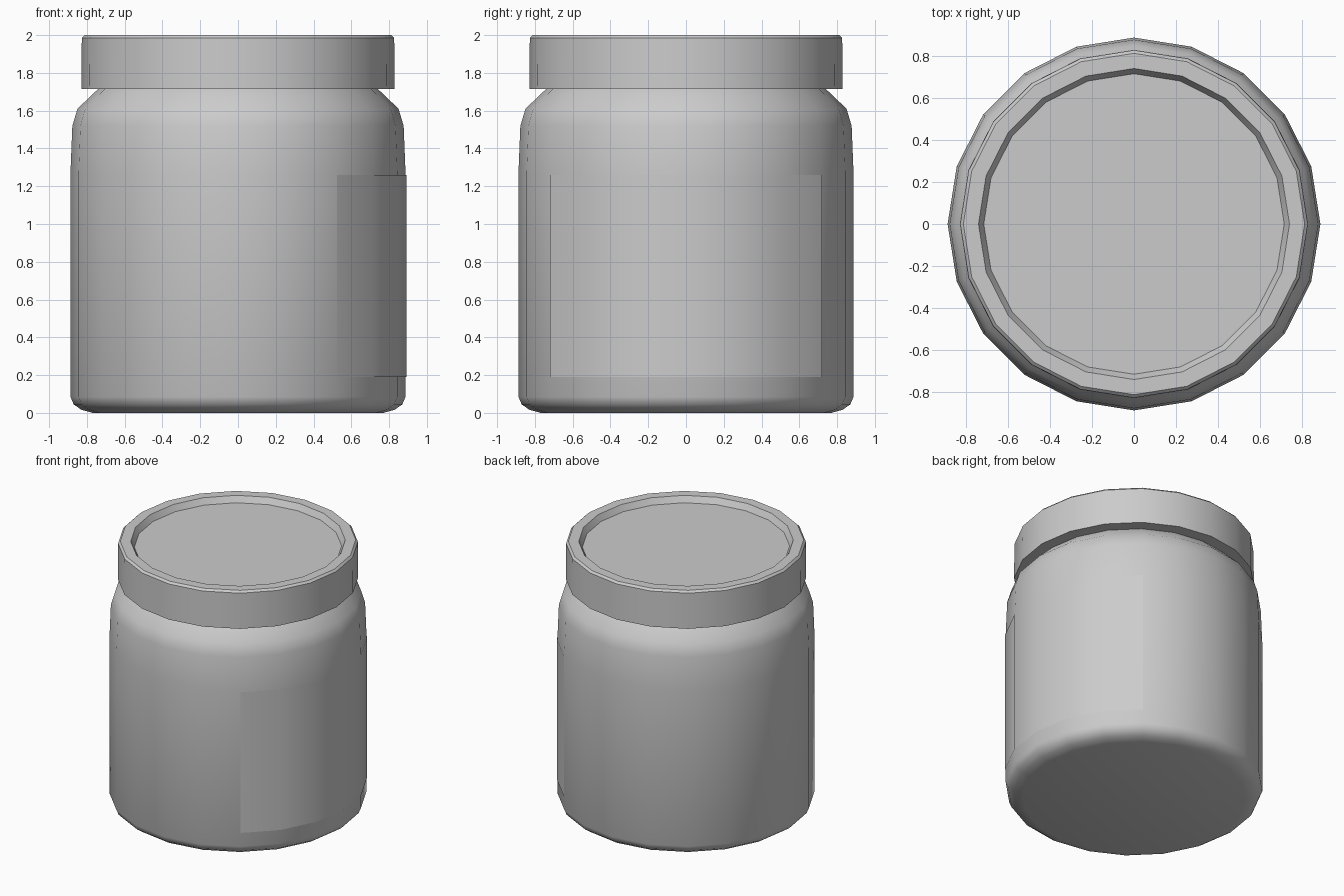
import bpy, bmesh, math

if "Cube" in bpy.data.objects:
    bpy.data.objects.remove(bpy.data.objects["Cube"])

SIDES = 20
STEP = 2 * math.pi / SIDES


def lathe(name, profile, first=0, count=SIDES, cap_start=False, cap_end=False, angle=40):
    """Revolve (radius, z) points around z, over all or part of the turn."""
    bm = bmesh.new()
    full = count == SIDES
    columns = count if full else count + 1
    rings = []
    for r, z in profile:
        rings.append([bm.verts.new((r * math.cos((first + i) * STEP),
                                    r * math.sin((first + i) * STEP), z))
                      for i in range(columns)])
    for low, high in zip(rings, rings[1:]):
        for i in range(count):
            j = (i + 1) % columns
            bm.faces.new((low[i], low[j], high[j], high[i]))
    if cap_start:
        bm.faces.new(rings[0][::-1])
    if cap_end:
        bm.faces.new(rings[-1])
    mesh = bpy.data.meshes.new(name)
    bm.to_mesh(mesh)
    bm.free()
    obj = bpy.data.objects.new(name, mesh)
    bpy.context.collection.objects.link(obj)
    bpy.ops.object.select_all(action='DESELECT')
    obj.select_set(True)
    bpy.context.view_layer.objects.active = obj
    bpy.ops.object.shade_smooth_by_angle(angle=math.radians(angle))
    return obj


# Jar body with rounded foot and sloping shoulder
lathe("jar_body", [(0.77, 0.0), (0.83, 0.017), (0.87, 0.045), (0.887, 0.085),
                   (0.887, 1.27), (0.877, 1.52), (0.85, 1.61), (0.735, 1.72)],
      cap_start=True, angle=50)

# Lid with flat underside, raised rim and recessed top panel
lathe("lid", [(0.73, 1.715), (0.829, 1.715), (0.827, 1.985), (0.812, 2.0),
              (0.74, 2.0), (0.715, 1.955)], cap_end=True)

# Label wrapped round the +x side
lathe("label", [(0.891, 0.19), (0.891, 1.26)], first=-3, count=6)
